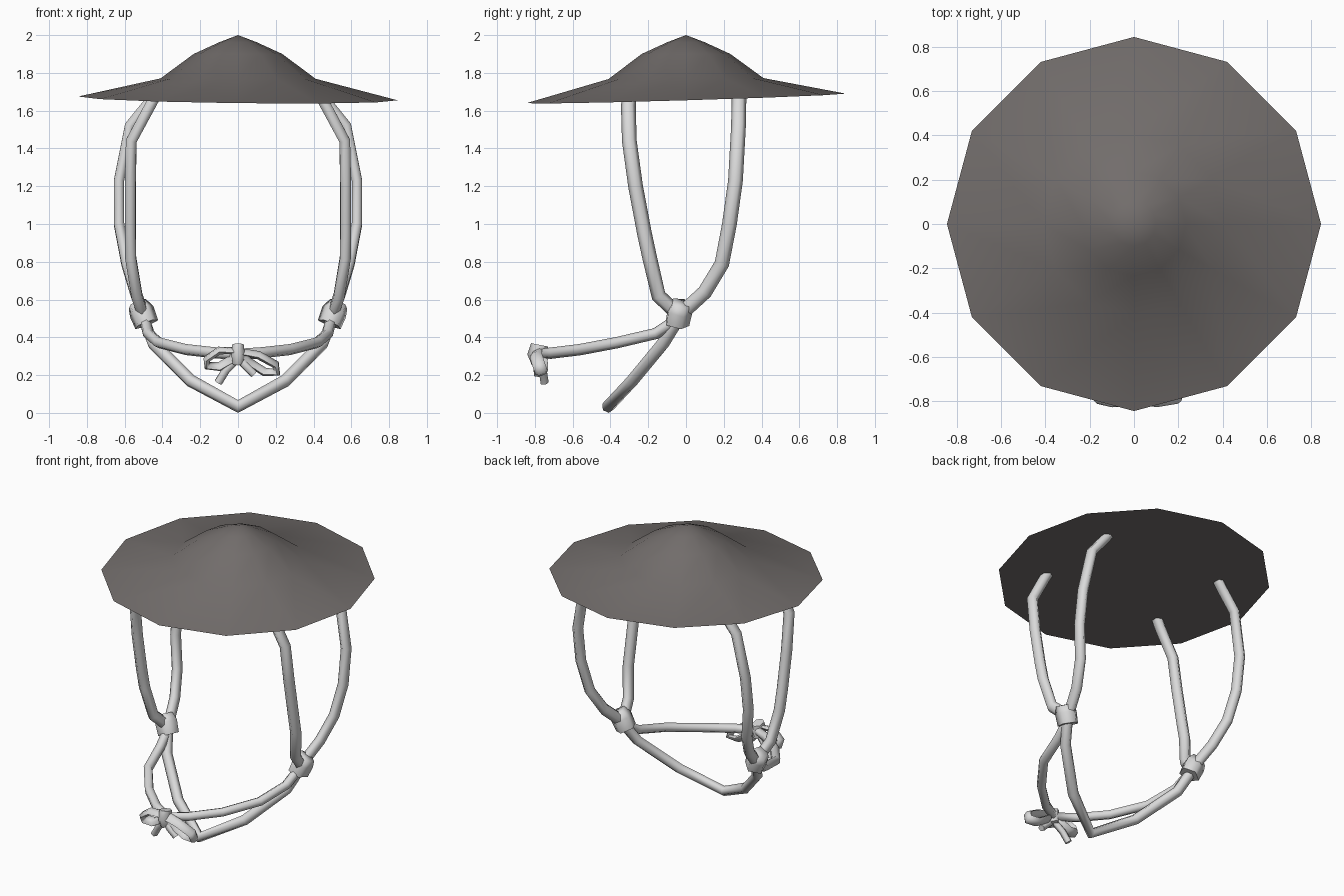
import bpy, bmesh, math
from mathutils import Vector

if "Cube" in bpy.data.objects:
    bpy.data.objects.remove(bpy.data.objects["Cube"])


def material(name, col):
    m = bpy.data.materials.new(name)
    m.diffuse_color = (*col, 1)
    m.use_nodes = True
    m.node_tree.nodes["Principled BSDF"].inputs["Base Color"].default_value = m.diffuse_color
    return m


HAT = material("hat_grey_brown", (0.168, 0.153, 0.148))
CORD = material("cord_light_grey", (0.70, 0.70, 0.70))


def finish(bm, name, mat, angle=75):
    bmesh.ops.recalc_face_normals(bm, faces=bm.faces[:])
    me = bpy.data.meshes.new(name)
    bm.to_mesh(me)
    bm.free()
    ob = bpy.data.objects.new(name, me)
    bpy.context.collection.objects.link(ob)
    me.materials.append(mat)
    bpy.ops.object.select_all(action='DESELECT')
    ob.select_set(True)
    bpy.context.view_layer.objects.active = ob
    bpy.ops.object.shade_smooth_by_angle(angle=math.radians(angle))
    return ob


def tube(name, pts, radius, sides=5, closed=False, flat=1.0):
    """Sweep a low-poly section along a path; flat < 1 squashes it across the y direction."""
    p = [Vector(q) for q in pts]
    n = len(p)
    rad = radius if isinstance(radius, (list, tuple)) else [radius] * n
    bm = bmesh.new()
    rings, u, last = [], None, None
    for i in range(n):
        a = (p[i] - p[i - 1]).normalized() if i > 0 or closed else None
        b = (p[(i + 1) % n] - p[i]).normalized() if i < n - 1 or closed else None
        t = ((a or b) + (b or a)).normalized()
        if u is None:
            ref = Vector((0, 1, 0)) if abs(t.y) < 0.8 else Vector((0, 0, 1))
            u = (ref - t * ref.dot(t)).normalized()
        else:
            u = last.rotation_difference(t) @ u
        last = t
        v = t.cross(u) * flat
        rings.append([bm.verts.new(p[i] + rad[i] * (u * math.cos(k) + v * math.sin(k)))
                      for k in (2 * math.pi * j / sides for j in range(sides))])
    for i in range(n if closed else n - 1):
        r, s = rings[i], rings[(i + 1) % n]
        for j in range(sides):
            k = (j + 1) % sides
            bm.faces.new((r[j], r[k], s[k], s[j]))
    if not closed:
        bm.faces.new(rings[0])
        bm.faces.new(rings[-1])
    return finish(bm, name, CORD)


# Hat: twelve-sided cone with a swept brim, slightly tilted rim and closed base
bm = bmesh.new()
rings = []
for r, z, tilt in ((0.845, 1.665, 1), (0.41, 1.77, 0.2), (0.235, 1.90, 0), (0.10, 1.962, 0)):
    ring = []
    for k in range(12):
        x, y = r * math.cos(k * math.pi / 6), r * math.sin(k * math.pi / 6)
        ring.append(bm.verts.new((x, y, z + tilt * (0.03 * y - 0.012 * x))))
    rings.append(ring)
tip = bm.verts.new((0, 0, 2.0))
for r, s in zip(rings, rings[1:]):
    for k in range(12):
        bm.faces.new((r[k], r[(k + 1) % 12], s[(k + 1) % 12], s[k]))
for k in range(12):
    bm.faces.new((rings[-1][k], rings[-1][(k + 1) % 12], tip))
bm.faces.new(rings[0][::-1])
finish(bm, "straw_hat", HAT)


def mir(pts, s):
    return [(s * x, y, z) for x, y, z in pts]


def across(half):
    """Path from the right side, through the last (central) point, to the left side."""
    return half + mir(half[:-1], -1)[::-1]


# Side straps and side knots, mirrored left and right
for side, s in (("right", 1), ("left", -1)):
    tube("front_strap_" + side, mir([
        (.43, -.30, 1.69), (.468, -.305, 1.62), (.565, -.30, 1.44), (.57, -.267, 1.2),
        (.57, -.22, .95), (.568, -.192, .82), (.535, -.145, .62), (.505, -.05, .53)], s),
        0.039, 6, flat=0.85)
    tube("back_strap_" + side, mir([
        (.44, .28, 1.69), (.475, .28, 1.64), (.573, .278, 1.52), (.63, .262, 1.23),
        (.63, .23, 1.0), (.59, .19, .79), (.545, .10, .64), (.505, -.02, .53)], s),
        0.039, 6, flat=0.8)
    tube("side_knot_" + side, mir([
        (.535, -.025, .58), (.512, -.037, .54), (.485, -.05, .47)], s), [.055, .072, .068])

# Chin straps: one tied forward in the bow, one hanging to a point
tube("bow_strap", across([(.495, -.04, .50), (.475, -.16, .42), (.42, -.365, .372),
                          (.275, -.56, .335), (.12, -.70, .318), (0, -.765, .31)]), 0.03, 6)
tube("chin_strap", across([(.50, -.04, .50), (.45, -.12, .37), (.25, -.285, .17),
                           (0, -.412, .034)]), 0.034, 6)

# Bow: centre knot, two ribbon loops and two tails
tube("bow_knot", [(0, -.775, .36), (0, -.785, .31), (0, -.775, .26)], [.046, .055, .042],
     6, flat=0.75)
tube("bow_loop_right", [(.02, -.79, .325), (.11, -.795, .305), (.20, -.78, .255),
                        (.208, -.765, .215), (.14, -.76, .217), (.05, -.765, .275)],
     0.034, 6, closed=True, flat=0.6)
tube("bow_loop_left", [(-.02, -.79, .33), (-.10, -.795, .33), (-.165, -.78, .285),
                       (-.162, -.765, .25), (-.10, -.76, .245), (-.03, -.765, .285)],
     0.034, 6, closed=True, flat=0.6)
tube("bow_tail_left", [(0, -.775, .29), (-.065, -.76, .225), (-.105, -.75, .16)], 0.023)
tube("bow_tail_right", [(0, -.78, .29), (.04, -.79, .25), (.085, -.785, .205)], 0.023)
